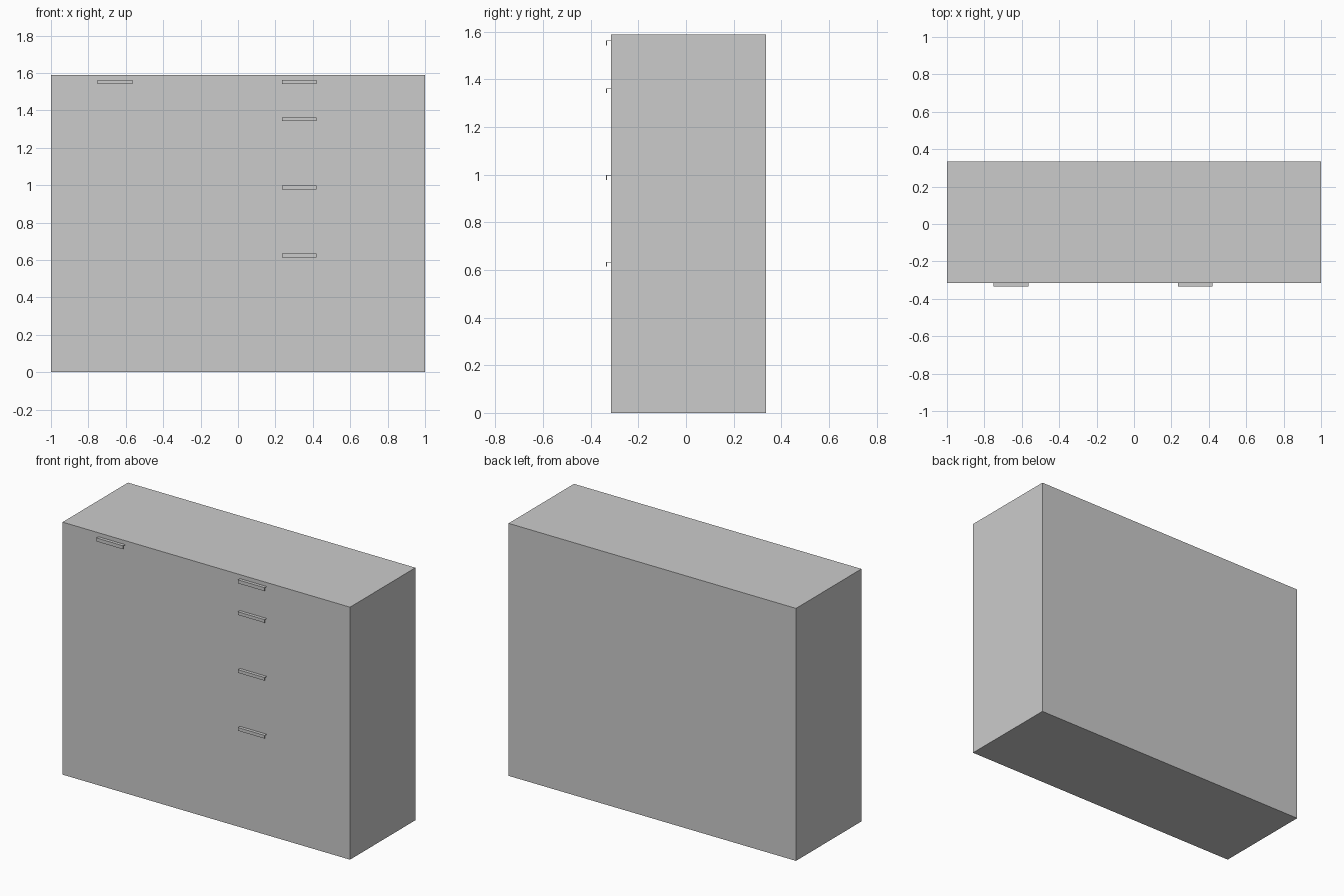
import bpy, bmesh

if "Cube" in bpy.data.objects:
    bpy.data.objects.remove(bpy.data.objects["Cube"])

FRONT, BACK, TOP = -0.315, 0.335, 1.588


def box(name, x0, x1, y0, y1, z0, z1):
    bm = bmesh.new()
    bmesh.ops.create_cube(bm, size=1)
    for v in bm.verts:
        v.co = (x1 if v.co.x > 0 else x0, y1 if v.co.y > 0 else y0, z1 if v.co.z > 0 else z0)
    return finish(name, bm)


def finish(name, bm):
    bmesh.ops.recalc_face_normals(bm, faces=bm.faces)
    mesh = bpy.data.meshes.new(name)
    bm.to_mesh(mesh)
    bm.free()
    obj = bpy.data.objects.new(name, mesh)
    bpy.context.collection.objects.link(obj)
    return obj


def edge_pull(name, x0, z_top, drop=0.02, width=0.186, reach=0.02, t=0.003):
    # L-shaped section: a flange out of the front, with a lip hanging down
    y = FRONT - reach
    section = [(FRONT, z_top), (y, z_top), (y, z_top - drop), (y + t, z_top - drop),
               (y + t, z_top - t), (FRONT, z_top - t)]
    bm = bmesh.new()
    face = bm.faces.new([bm.verts.new((x0, a, b)) for a, b in section])
    side = bmesh.ops.extrude_face_region(bm, geom=[face], use_keep_orig=True)["geom"]
    bmesh.ops.translate(bm, vec=(width, 0, 0),
                        verts=[g for g in side if isinstance(g, bmesh.types.BMVert)])
    return finish(name, bm)


# Cabinet body
box("cabinet_body", -1, 1, FRONT, BACK, 0, TOP)

# Pull on the left side
edge_pull("left_pull", -0.751, 1.563, drop=0.022)

# Column of pulls on the right side
for i, (z, drop) in enumerate([(1.563, 0.022), (1.362, 0.02), (0.998, 0.02), (0.634, 0.02)], 1):
    edge_pull(f"right_pull_{i}", 0.234, z, drop)
